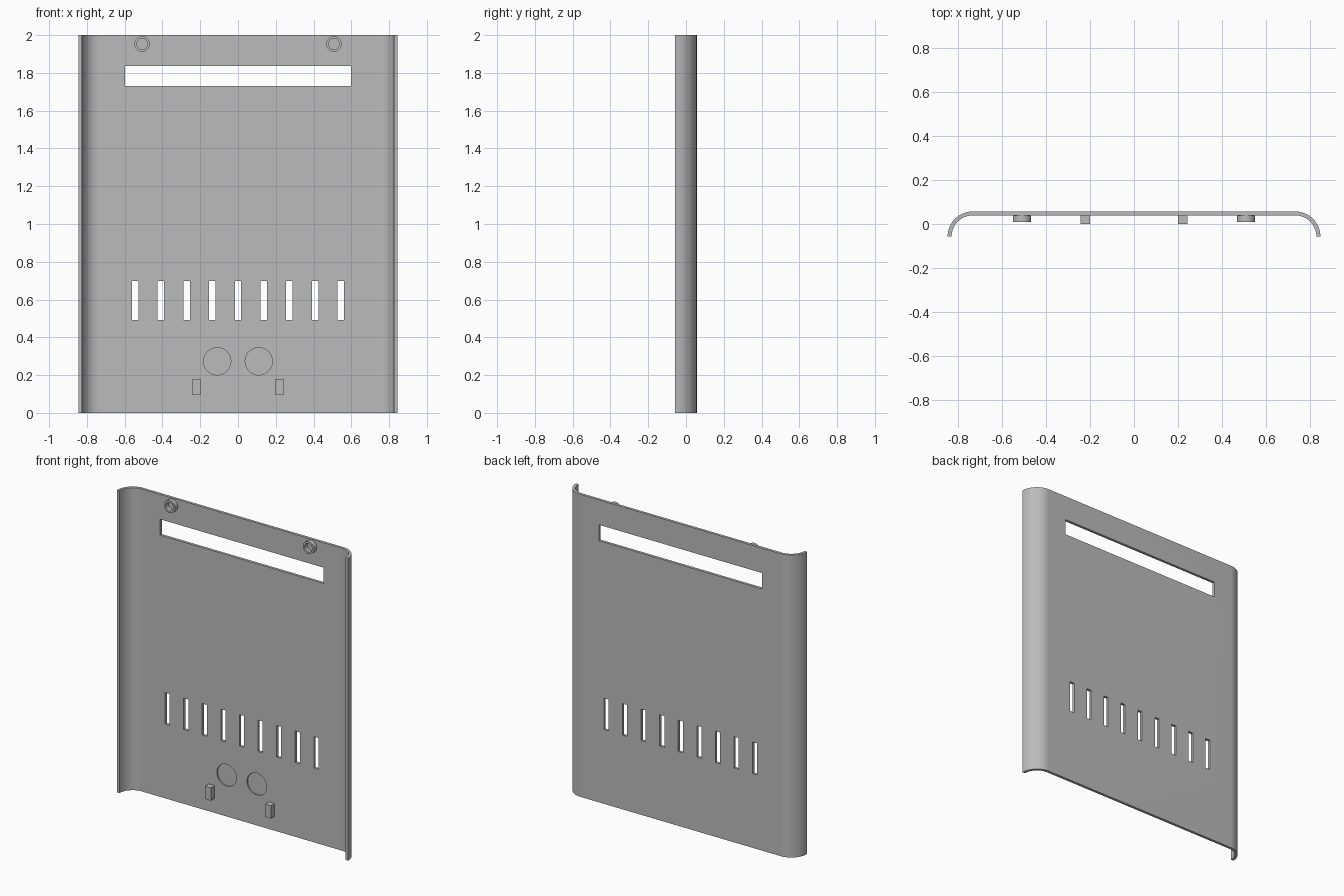
import bpy, bmesh, math
from math import sin, cos, pi

cube = bpy.data.objects.get("Cube")
if cube:
    bpy.data.objects.remove(cube, do_unlink=True)

HEIGHT, HALF_W, RADIUS, WALL = 2.0, 0.845, 0.114, 0.018
BACK = RADIUS / 2              # outer face of the panel
INNER = BACK - WALL            # inner face of the panel

grey = bpy.data.materials.new("plain grey")
grey.use_nodes = True
colour = (0.5, 0.5, 0.5, 1)
grey.diffuse_color = colour
grey.node_tree.nodes["Principled BSDF"].inputs["Base Color"].default_value = colour


def finish(bm, name):
    bmesh.ops.recalc_face_normals(bm, faces=bm.faces)
    mesh = bpy.data.meshes.new(name)
    bm.to_mesh(mesh)
    bm.free()
    mesh.materials.append(grey)
    obj = bpy.data.objects.new(name, mesh)
    bpy.context.collection.objects.link(obj)
    return obj


def prism(name, outline, direction):
    """Extrude a closed outline of points along a direction."""
    bm = bmesh.new()
    face = bm.faces.new([bm.verts.new(p) for p in outline])
    ext = bmesh.ops.extrude_face_region(bm, geom=[face])
    verts = [v for v in ext["geom"] if isinstance(v, bmesh.types.BMVert)]
    bmesh.ops.translate(bm, verts=verts, vec=direction)
    return finish(bm, name)


def block(name, x, z, w, h, y0, y1):
    pts = [(x + sx * w / 2, y0, z + sz * h / 2)
           for sx, sz in ((-1, -1), (1, -1), (1, 1), (-1, 1))]
    return prism(name, pts, (0, y1 - y0, 0))


def disc(name, x, z, r, y0, y1, n=48):
    pts = [(x + r * cos(2 * pi * i / n), y0, z + r * sin(2 * pi * i / n)) for i in range(n)]
    return prism(name, pts, (0, y1 - y0, 0))


def cut(obj, cutters):
    """Subtract each cutter, bake the result and drop the cutters."""
    for c in cutters:
        c.hide_render = True
        mod = obj.modifiers.new("cut", "BOOLEAN")
        mod.operation, mod.solver, mod.object = "DIFFERENCE", "EXACT", c
    bpy.context.view_layer.update()
    graph = bpy.context.evaluated_depsgraph_get()
    baked = bpy.data.meshes.new_from_object(obj.evaluated_get(graph))
    obj.modifiers.clear()
    obj.data = baked
    for c in cutters:
        bpy.data.objects.remove(c, do_unlink=True)


def smooth(obj):
    bpy.ops.object.select_all(action="DESELECT")
    obj.select_set(True)
    bpy.context.view_layer.objects.active = obj
    bpy.ops.object.shade_smooth_by_angle(angle=math.radians(30))
    obj.modifiers.new("even shading", "WEIGHTED_NORMAL").keep_sharp = True


# Panel with rounded, forward-curling side edges
def arc(r, steps=20):
    right = [(HALF_W - RADIUS + r * cos(pi / 2 * i / steps),
              -BACK + r * sin(pi / 2 * i / steps), 0) for i in range(steps + 1)]
    return right + [(-x, y, z) for x, y, z in reversed(right)]


panel = prism("back_panel", arc(RADIUS) + arc(RADIUS - WALL)[::-1], (0, 0, HEIGHT))

# Wide window, row of vent slots and two shallow round pockets
cutters = [block("window_cutter", 0, 1.783, 1.195, 0.105, 0, 0.1)]
for i in range(-4, 5):
    cutters.append(block("vent_cutter", i * 0.136, 0.595, 0.034, 0.208, 0, 0.1))
for side in (-1, 1):
    cutters.append(disc("pocket_cutter", side * 0.11, 0.273, 0.072, 0, INNER + 0.009))
cut(panel, cutters)
smooth(panel)

# Screw bosses near the top and locating lugs near the bottom
for side, label in ((1, "left"), (-1, "right")):
    boss = disc(label + "_screw_boss", side * 0.508, 1.953, 0.041, 0.01, INNER + 0.002)
    cut(boss, [disc("bore_cutter", side * 0.508, 1.953, 0.028, -0.05, 0.1)])
    smooth(boss)
    block(label + "_lug", side * 0.22, 0.138, 0.043, 0.085, 0.0, INNER + 0.002)
